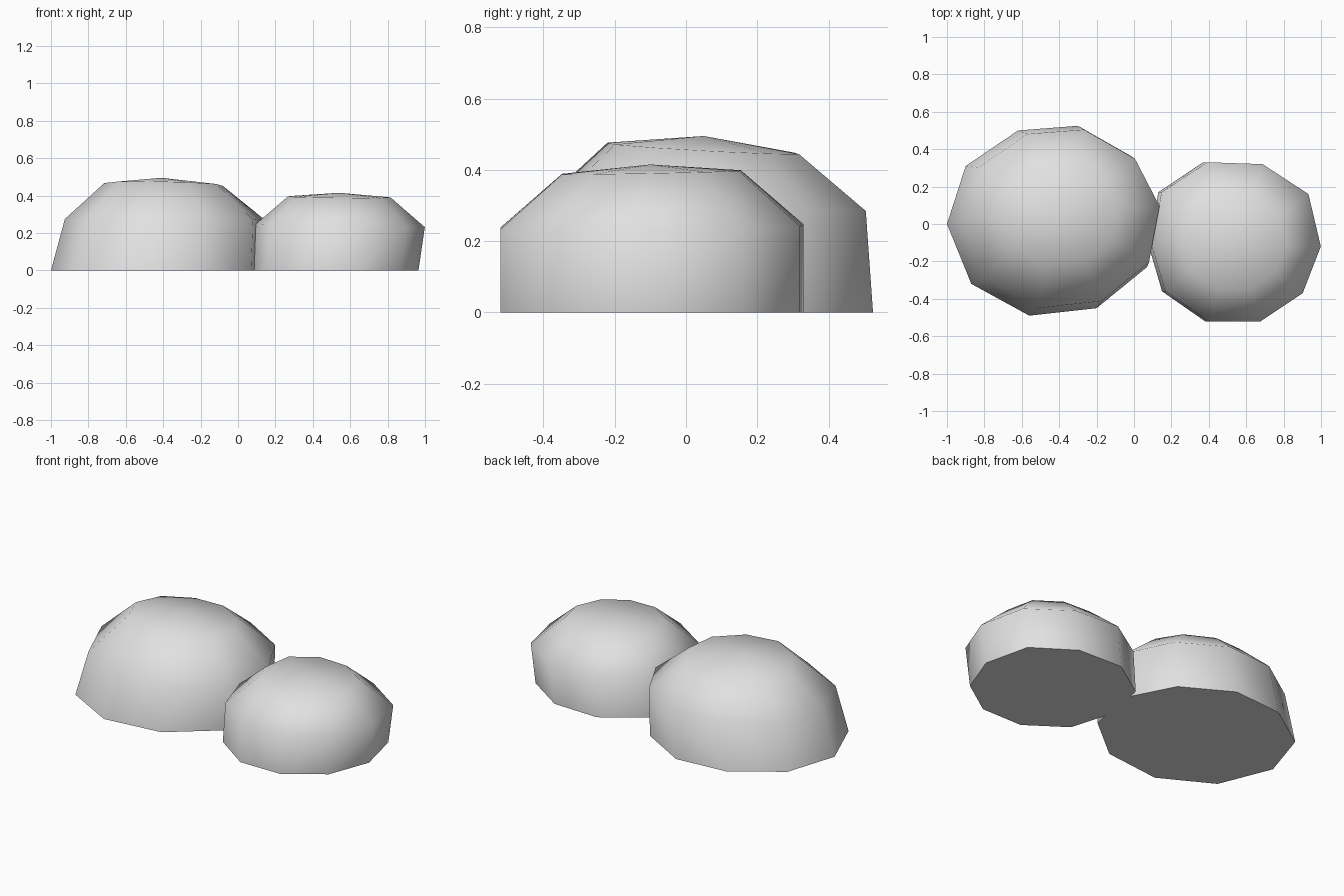
import bpy, bmesh, math

if "Cube" in bpy.data.objects:
    bpy.data.objects.remove(bpy.data.objects["Cube"])

grey = bpy.data.materials.new("light_grey")
grey.diffuse_color = (0.75, 0.75, 0.75, 1)
grey.use_nodes = True
grey.node_tree.nodes["Principled BSDF"].inputs["Base Color"].default_value = grey.diffuse_color


def dome(name, outline, base_centre, rings, apex):
    """Ten-sided boulder: base outline, scaled rings above it, then an apex.
    rings: (centre x, centre y, z, scale x, scale y, z tilt along x, z tilt along y)"""
    bm = bmesh.new()
    bx, by = base_centre
    loops = [[bm.verts.new((x, y, 0)) for x, y in outline]]
    for cx, cy, z, sx, sy, tx, ty in rings:
        loop = []
        for x, y in outline:
            dx, dy = (x - bx) * sx, (y - by) * sy
            loop.append(bm.verts.new((cx + dx, cy + dy, z + tx * dx + ty * dy)))
        loops.append(loop)
    top = bm.verts.new(apex)
    n = len(outline)
    bm.faces.new(loops[0][::-1])
    for i in range(n):
        j = (i + 1) % n
        for a, b in zip(loops, loops[1:]):
            bm.faces.new((a[i], a[j], b[j], b[i]))
        bm.faces.new((loops[-1][i], loops[-1][j], top))
    bmesh.ops.recalc_face_normals(bm, faces=bm.faces)
    mesh = bpy.data.meshes.new(name)
    bm.to_mesh(mesh)
    bm.free()
    mesh.materials.append(grey)
    obj = bpy.data.objects.new(name, mesh)
    bpy.context.collection.objects.link(obj)
    # Smooth sides, crisp edge around the flat base
    bpy.ops.object.select_all(action='DESELECT')
    obj.select_set(True)
    bpy.context.view_layer.objects.active = obj
    bpy.ops.object.shade_smooth_by_angle(angle=math.radians(70))
    return obj


# Large boulder on the left
dome("large_boulder",
     [(-1, 0), (-0.90, 0.31), (-0.62, 0.50), (-0.30, 0.525), (-0.01, 0.36),
      (0.13, 0.09), (0.07, -0.23), (-0.20, -0.45), (-0.56, -0.49), (-0.87, -0.32)],
     (-0.43, 0.02),
     [(-0.39, 0.03, 0.275, 0.94, 0.94, 0, 0.02),
      (-0.395, 0.05, 0.46, 0.56, 0.53, -0.02, -0.055)],
     (-0.41, 0.05, 0.495))

# Small boulder on the right
dome("small_boulder",
     [(0.15, -0.36), (0.38, -0.52), (0.65, -0.52), (0.87, -0.37), (0.965, -0.12),
      (0.90, 0.16), (0.66, 0.32), (0.37, 0.33), (0.13, 0.17), (0.08, -0.12)],
     (0.52, -0.10),
     [(0.545, -0.10, 0.24, 1.02, 1.0, -0.02, 0.01),
      (0.54, -0.10, 0.393, 0.62, 0.59, -0.01, 0.02)],
     (0.54, -0.10, 0.415))
